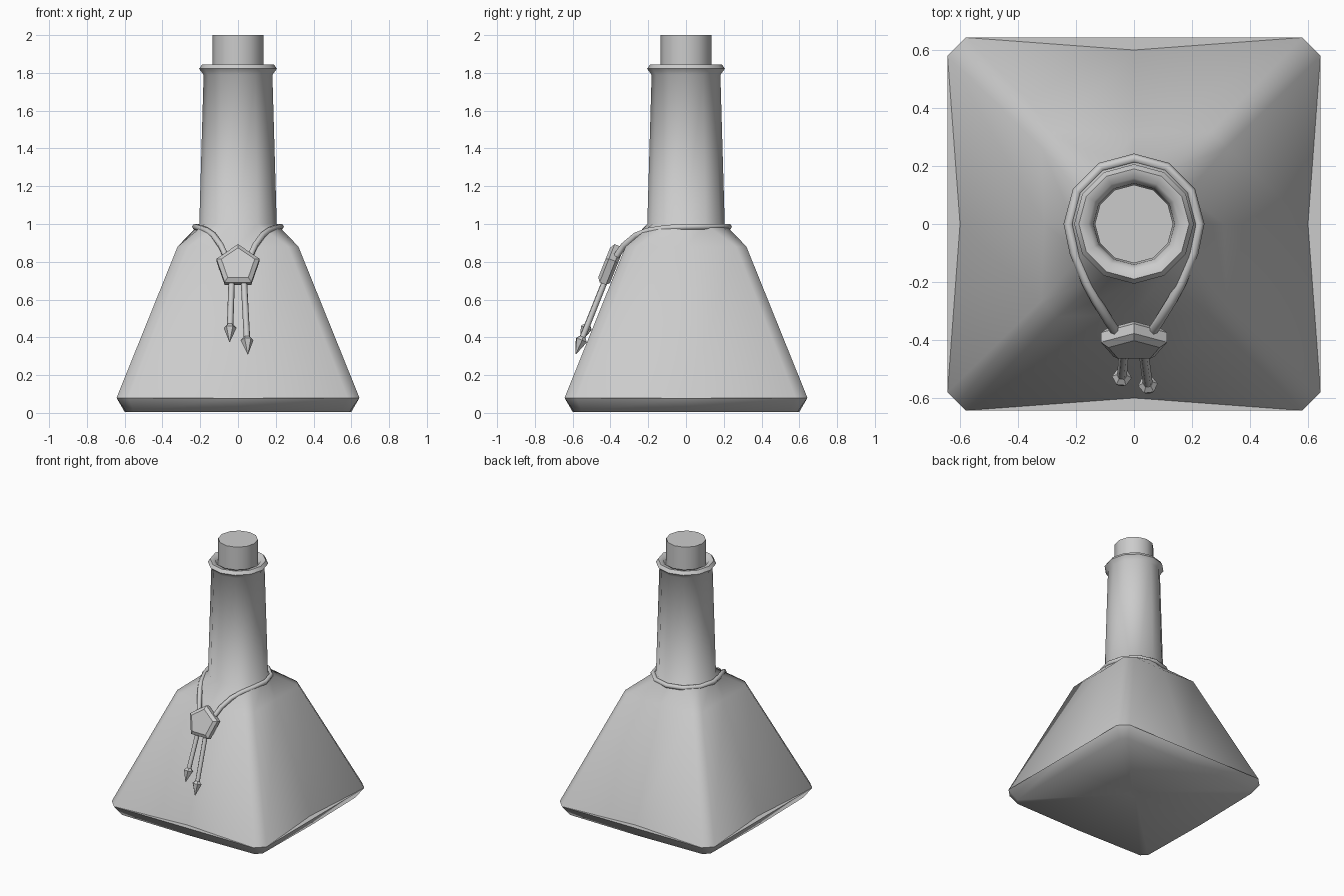
import bpy, bmesh
from math import sin, cos, tau, radians
from mathutils import Vector, Matrix

if "Cube" in bpy.data.objects:
    bpy.data.objects.remove(bpy.data.objects["Cube"])


def circle(r, z, n=12, start=0.0):
    return [Vector((r * cos(start + tau * i / n), r * sin(start + tau * i / n), z)) for i in range(n)]


def square(side, corner, mid, z):
    # 12-sided chamfered square: one middle and two corner points per side
    pts = []
    for q in range(4):
        rot = Matrix.Rotation(q * tau / 4, 3, 'Z')
        pts += [rot @ Vector(p) for p in ((mid, 0, z), (side, corner, z), (corner, side, z))]
    return pts


def loft(name, rings, angle, matrix=Matrix()):
    bm = bmesh.new()
    loops = [[bm.verts.new(p) for p in ring] for ring in rings]
    n = len(rings[0])
    for a, b in zip(loops, loops[1:]):
        for i in range(n):
            j = (i + 1) % n
            bm.faces.new((a[i], a[j], b[j], b[i]))
    bm.faces.new(loops[0][::-1])
    bm.faces.new(loops[-1])
    bmesh.ops.remove_doubles(bm, verts=bm.verts, dist=0.0005)
    bmesh.ops.recalc_face_normals(bm, faces=bm.faces)
    mesh = bpy.data.meshes.new(name)
    bm.to_mesh(mesh)
    bm.free()
    mesh.transform(matrix)
    ob = bpy.data.objects.new(name, mesh)
    bpy.context.collection.objects.link(ob)
    bpy.ops.object.select_all(action='DESELECT')
    ob.select_set(True)
    bpy.context.view_layer.objects.active = ob
    bpy.ops.object.shade_smooth_by_angle(angle=radians(angle))
    return ob


def cord(name, points, radius=0.017):
    cu = bpy.data.curves.new(name, 'CURVE')
    cu.dimensions = '3D'
    cu.bevel_depth = radius
    cu.bevel_resolution = 1
    cu.use_fill_caps = True
    sp = cu.splines.new('POLY')
    sp.points.add(len(points) - 1)
    for p, co in zip(sp.points, points):
        p.co = (*co, 1)
    ob = bpy.data.objects.new(name, cu)
    bpy.context.collection.objects.link(ob)
    return ob


# Bottle: hollowed foot, square flared body, round neck, rolled lip, inner mouth
loft("bottle", [
    square(0.04, 0.035, 0.04, 0.035),
    square(0.59, 0.55, 0.60, 0.005),
    square(0.643, 0.58, 0.643, 0.08),
    square(0.643, 0.58, 0.60, 0.08),
    square(0.32, 0.265, 0.31, 0.88),
    circle(0.205, 1.0),
    circle(0.182, 1.79),
    circle(0.206, 1.822),
    circle(0.19, 1.845),
    circle(0.158, 1.84),
    circle(0.14, 1.80),
    circle(0.135, 1.70),
], 62)

# Cork stopper
loft("cork", [circle(0.135, 1.70), circle(0.135, 2.0)], 62)

# Cord looped round the neck and brought down to the toggle
half = [(0.226 * sin(tau * i / 12), 0.226 * cos(tau * i / 12), 0.985) for i in range(4)]
half += [(0.205, -0.10, 0.98), (0.165, -0.20, 0.965), (0.13, -0.265, 0.94),
         (0.09, -0.33, 0.885), (0.06, -0.375, 0.82), (0.04, -0.41, 0.74)]
cord("neck_cord", [(-x, y, z) for x, y, z in half[:0:-1]] + half)

# Pentagonal toggle lying along the body's slope
up = Vector((0, 0.37, 0.929)).normalized()
out = Vector((0, -up.z, up.y))
place = Matrix.Translation((0, -0.405, 0.775)) @ Matrix(((1, 0, 0), up, out)).transposed().to_4x4()
loft("toggle", [circle(r, w, 5, tau / 4) for r, w in
                ((0.10, -0.035), (0.12, -0.018), (0.12, 0.018), (0.093, 0.034))], 20, place)

# Two hanging cord ends with pointed tips
for side, x0, x1, end_z in (("left", -0.033, -0.042, 0.45), ("right", 0.03, 0.048, 0.385)):
    top = Vector((x0, -0.42, 0.72))
    end = Vector((x1, -0.42 - (0.72 - end_z) * 0.40, end_z))
    cord(side + "_cord_end", [top, top.lerp(end, 0.5), end])
    aim = (end - top).to_track_quat('Z', 'Y').to_matrix().to_4x4()
    loft(side + "_cord_tip", [circle(0.018, -0.018, 6), circle(0.034, 0.0, 6), circle(0.002, 0.08, 6)],
         40, Matrix.Translation(end) @ aim)
